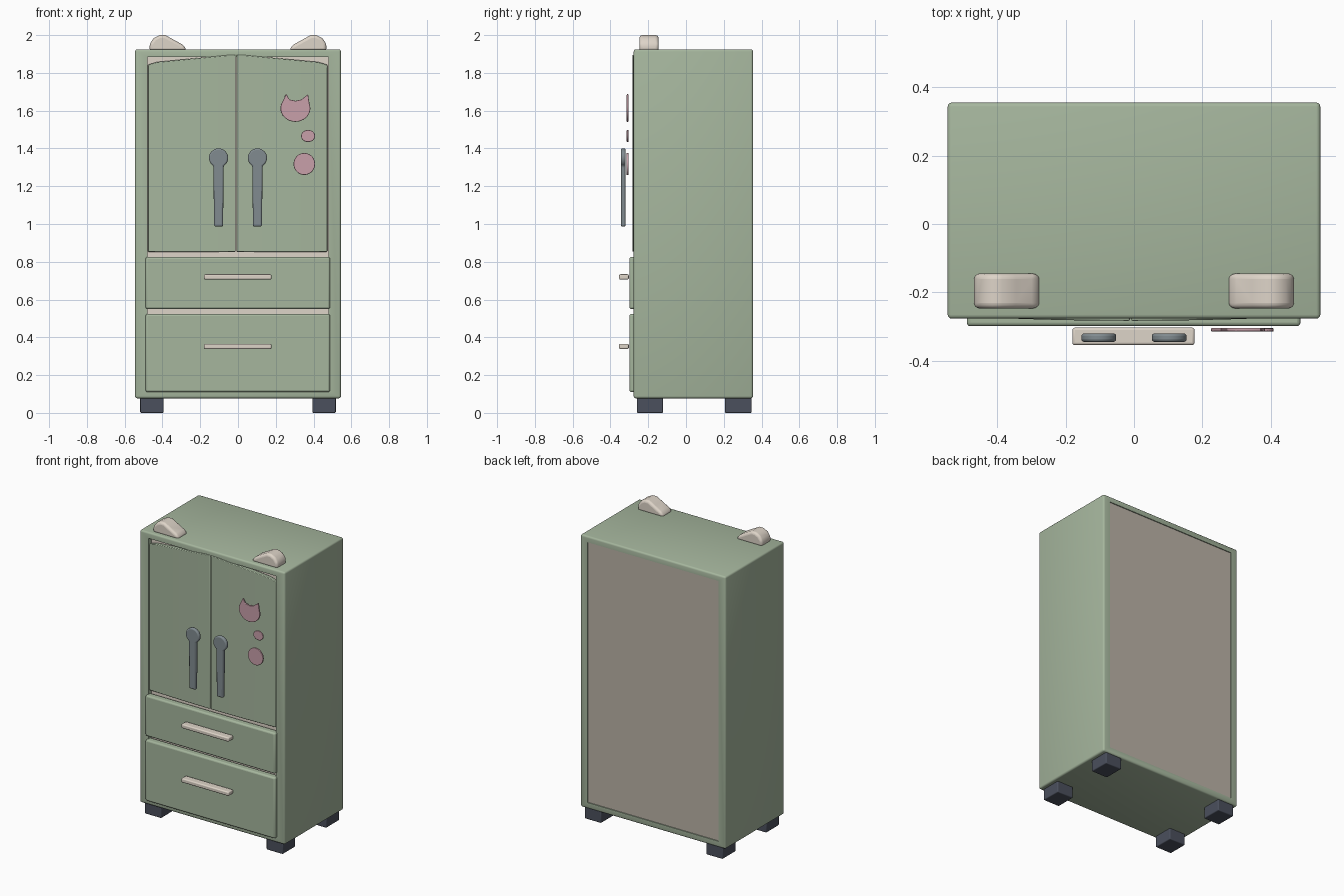
import bpy, bmesh, math

if "Cube" in bpy.data.objects:
    bpy.data.objects.remove(bpy.data.objects["Cube"])


def material(name, rgb):
    m = bpy.data.materials.new(name)
    m.diffuse_color = (*rgb, 1)
    m.use_nodes = True
    m.node_tree.nodes["Principled BSDF"].inputs["Base Color"].default_value = m.diffuse_color
    return m


GREEN = material("sage", (0.38, 0.47, 0.34))
CREAM = material("cream", (0.73, 0.66, 0.58))
PANEL = material("panel", (0.50, 0.45, 0.39))
DARK = material("dark_slate", (0.07, 0.08, 0.11))
SLATE = material("slate", (0.22, 0.26, 0.28))
PINK = material("pink", (0.58, 0.35, 0.40))


def finish(bm, name, *mats, bevel=0, segments=3):
    bmesh.ops.recalc_face_normals(bm, faces=bm.faces)
    me = bpy.data.meshes.new(name)
    bm.to_mesh(me)
    bm.free()
    ob = bpy.data.objects.new(name, me)
    bpy.context.collection.objects.link(ob)
    for m in mats:
        me.materials.append(m)
    if bevel:
        b = ob.modifiers.new("bevel", 'BEVEL')
        b.width, b.segments, b.limit_method = bevel, segments, 'ANGLE'
    bpy.ops.object.select_all(action='DESELECT')
    ob.select_set(True)
    bpy.context.view_layer.objects.active = ob
    bpy.ops.object.shade_smooth_by_angle(angle=math.radians(40))
    return ob


def box_bm(x, y, z):
    bm = bmesh.new()
    bmesh.ops.create_cube(bm, size=1)
    for v in bm.verts:
        v.co = [r[0] if c < 0 else r[1] for c, r in zip(v.co, (x, y, z))]
    return bm


def box(name, mat, x, y, z, bevel=0.01):
    return finish(box_bm(x, y, z), name, mat, bevel=bevel)


def plate(name, mat, outline, y0, y1, bevel=0.003, segments=3):
    """Extrude an x-z outline from y0 to y1."""
    bm = bmesh.new()
    f = bm.faces.new([bm.verts.new((x, y0, z)) for x, z in outline])
    ext = bmesh.ops.extrude_face_region(bm, geom=[f])
    for v in ext["geom"]:
        if isinstance(v, bmesh.types.BMVert):
            v.co.y = y1
    return finish(bm, name, mat, bevel=bevel, segments=segments)


def arc(cx, cz, rx, rz, a0, a1, n):
    return [(cx + rx * math.cos(math.radians(a0 + (a1 - a0) * i / n)),
             cz + rz * math.sin(math.radians(a0 + (a1 - a0) * i / n))) for i in range(n + 1)]


# Cabinet: rounded box with a recessed front opening and a recessed back panel
bm = box_bm((-0.545, 0.545), (-0.277, 0.355), (0.077, 1.925))
bmesh.ops.bevel(bm, geom=bm.edges[:], offset=0.012, segments=3, profile=0.5, affect='EDGES')
for sign, depth, xr, zr, slot in ((-1, 0.03, 0.478, (0.12, 1.885), 1),
                                  (1, -0.006, 0.492, (0.118, 1.885), 2)):
    face = max((f for f in bm.faces if f.calc_center_median().y * sign > 0.27),
               key=lambda f: f.calc_area())
    bmesh.ops.inset_individual(bm, faces=[face], thickness=0.04)
    zm = face.calc_center_median().z
    for v in face.verts:
        v.co.x = math.copysign(xr, v.co.x)
        v.co.z = zr[1] if v.co.z > zm else zr[0]
    bmesh.ops.inset_individual(bm, faces=[face], thickness=0.0002)
    for v in face.verts:
        v.co.y += depth
    face.material_index = slot
finish(bm, "cabinet", GREEN, CREAM, PANEL)

# Doors: gently bowed panels with a sloping top edge
for side, s in (("left", -1), ("right", 1)):
    bm = bmesh.new()
    n, rows = 10, []
    x0, x1 = (-0.012, -0.477) if s < 0 else (-0.008, 0.473)
    for i in range(n + 1):
        t = i / n
        x = x0 + (x1 - x0) * t
        top = 1.898 - 0.045 * t - (0.01 if i == n else 0.003 if i == 0 else 0)
        y = -0.283 + 0.012 * t * t
        rows.append([bm.verts.new(c) for c in
                     ((x, y, 0.853), (x, y, top), (x, -0.25, top), (x, -0.25, 0.853))])
    for a, b in zip(rows, rows[1:]):
        for j in range(4):
            k = (j + 1) % 4
            bm.faces.new((a[j], a[k], b[k], b[j]))
    bm.faces.new(rows[0])
    bm.faces.new(rows[-1])
    finish(bm, side + "_door", GREEN, bevel=0.004, segments=2)

    # Door handle: round head over a straight shaft
    cx = 0.103 * s
    plate(side + "_door_handle", SLATE,
          arc(cx, 1.35, 0.051, 0.05, -58, 238, 24) + [(cx - 0.024, 0.987), (cx + 0.024, 0.987)],
          -0.345, -0.320, bevel=0.008)

    # Rounded ear on top
    ear = [(0.468, 1.915), (0.468, 1.955), (0.445, 1.985), (0.415, 2.0), (0.385, 2.0),
           (0.345, 1.978), (0.285, 1.945), (0.272, 1.915)]
    plate(side + "_ear", CREAM, [(x * s, z) for x, z in ear], -0.247, -0.145,
          bevel=0.018, segments=4)

    # Feet
    for end, y in (("front", (-0.26, -0.122)), ("back", (0.207, 0.347))):
        box(f"{end}_{side}_foot", DARK, sorted((0.395 * s, 0.518 * s)), y, (0, 0.08), 0.006)

# Drawers with bar handles
for name, z0, z1, hz in (("upper", 0.55, 0.826, 0.72), ("lower", 0.11, 0.524, 0.352)):
    box(name + "_drawer", GREEN, (-0.489, 0.487), (-0.299, -0.25), (z0, z1), 0.011)
    box(name + "_drawer_handle", CREAM, (-0.18, 0.177), (-0.354, -0.303),
        (hz - 0.014, hz + 0.014), 0.007)

# Magnets: cat head and two paw dots
cat = arc(0.304, 1.613, 0.079, 0.072, 160, 380, 20)
cat += [(0.371, 1.687), (0.335, 1.659), (0.304, 1.652), (0.273, 1.659), (0.255, 1.689)]
plate("cat_magnet", PINK, cat, -0.314, -0.304)
plate("small_magnet", PINK, arc(0.371, 1.466, 0.037, 0.032, 0, 345, 23), -0.314, -0.305)
plate("round_magnet", PINK, arc(0.351, 1.318, 0.057, 0.058, 0, 350, 35), -0.315, -0.304)
